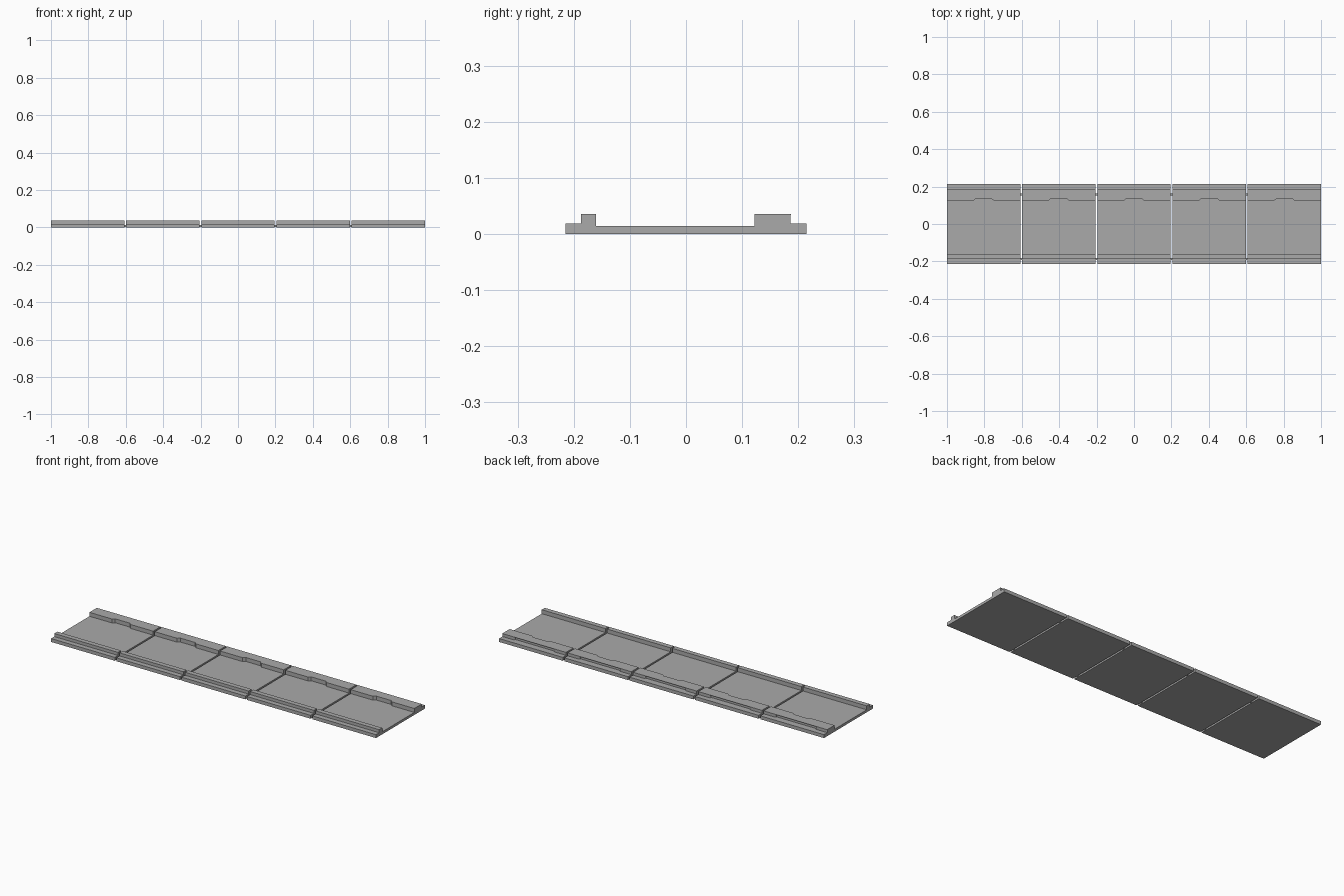
import bpy, bmesh, math

if "Cube" in bpy.data.objects:
    bpy.data.objects.remove(bpy.data.objects["Cube"])

grey = bpy.data.materials.new("grey")
grey.diffuse_color = (0.4, 0.4, 0.4, 1)
grey.use_nodes = True
grey.node_tree.nodes["Principled BSDF"].inputs["Base Color"].default_value = grey.diffuse_color

PITCH, WIDTH, COUNT = 0.402, 0.392, 5


def prism(name, pts, axis, lo, hi):
    """Extrude a 2D outline: axis 'x' takes (y, z) points, axis 'z' takes (x, y)."""
    bm = bmesh.new()
    place = (lambda p, d: (d, p[0], p[1])) if axis == 'x' else (lambda p, d: (p[0], p[1], d))
    a = [bm.verts.new(place(p, lo)) for p in pts]
    b = [bm.verts.new(place(p, hi)) for p in pts]
    bm.faces.new(a)
    bm.faces.new(b)
    for i in range(len(pts)):
        j = (i + 1) % len(pts)
        bm.faces.new((a[i], a[j], b[j], b[i]))
    bmesh.ops.recalc_face_normals(bm, faces=bm.faces)
    me = bpy.data.meshes.new(name)
    bm.to_mesh(me)
    bm.free()
    me.materials.append(grey)
    ob = bpy.data.objects.new(name, me)
    bpy.context.collection.objects.link(ob)
    return ob


def rail_outline(cx, inset, y_back):
    """Back rail plan: shallow recess in the inner side, optional scoop outside."""
    h = WIDTH / 2
    pts = [(cx - h, 0.122), (cx - 0.058, 0.122), (cx - 0.045, 0.133),
           (cx + 0.045, 0.133), (cx + 0.058, 0.122), (cx + h, 0.122), (cx + h, y_back)]
    if inset:
        # Rounded ends of the outer scoop
        for side in (1, -1):
            arc = [(cx + side * (0.13 - inset * math.sin(t * math.pi / 8)),
                    y_back - inset * (1 - math.cos(t * math.pi / 8))) for t in range(5)]
            pts += arc if side > 0 else arc[::-1]
    return pts + [(cx - h, y_back)]


# Tray floor with raised outer flanges
tray = [(-0.215, 0), (0.215, 0), (0.215, 0.019), (0.15, 0.019), (0.15, 0.014),
        (-0.17, 0.014), (-0.17, 0.019), (-0.215, 0.019)]
# Front rail with a thin overhanging top lip
front_rail = [(-0.183, 0.013), (-0.16, 0.013), (-0.16, 0.036), (-0.187, 0.036),
              (-0.187, 0.019), (-0.183, 0.019)]

for k in range(COUNT):
    cx = (k - (COUNT - 1) / 2) * PITCH
    lo, hi = cx - WIDTH / 2, cx + WIDTH / 2
    prism("tray", tray, 'x', lo, hi)
    prism("front_rail", front_rail, 'x', lo, hi)
    prism("back_rail", rail_outline(cx, 0.008, 0.186), 'z', 0.013, 0.034)
    prism("back_rail_top", rail_outline(cx, 0, 0.187), 'z', 0.034, 0.036)
    # Link strips bridging the gap to the next tray
    if k < COUNT - 1:
        for y in (-0.187, 0.158):
            strip = [(y - 0.005, 0.003), (y + 0.005, 0.003), (y + 0.005, 0.012), (y - 0.005, 0.012)]
            prism("link_strip", strip, 'x', hi - 0.002, hi + PITCH - WIDTH + 0.002)
